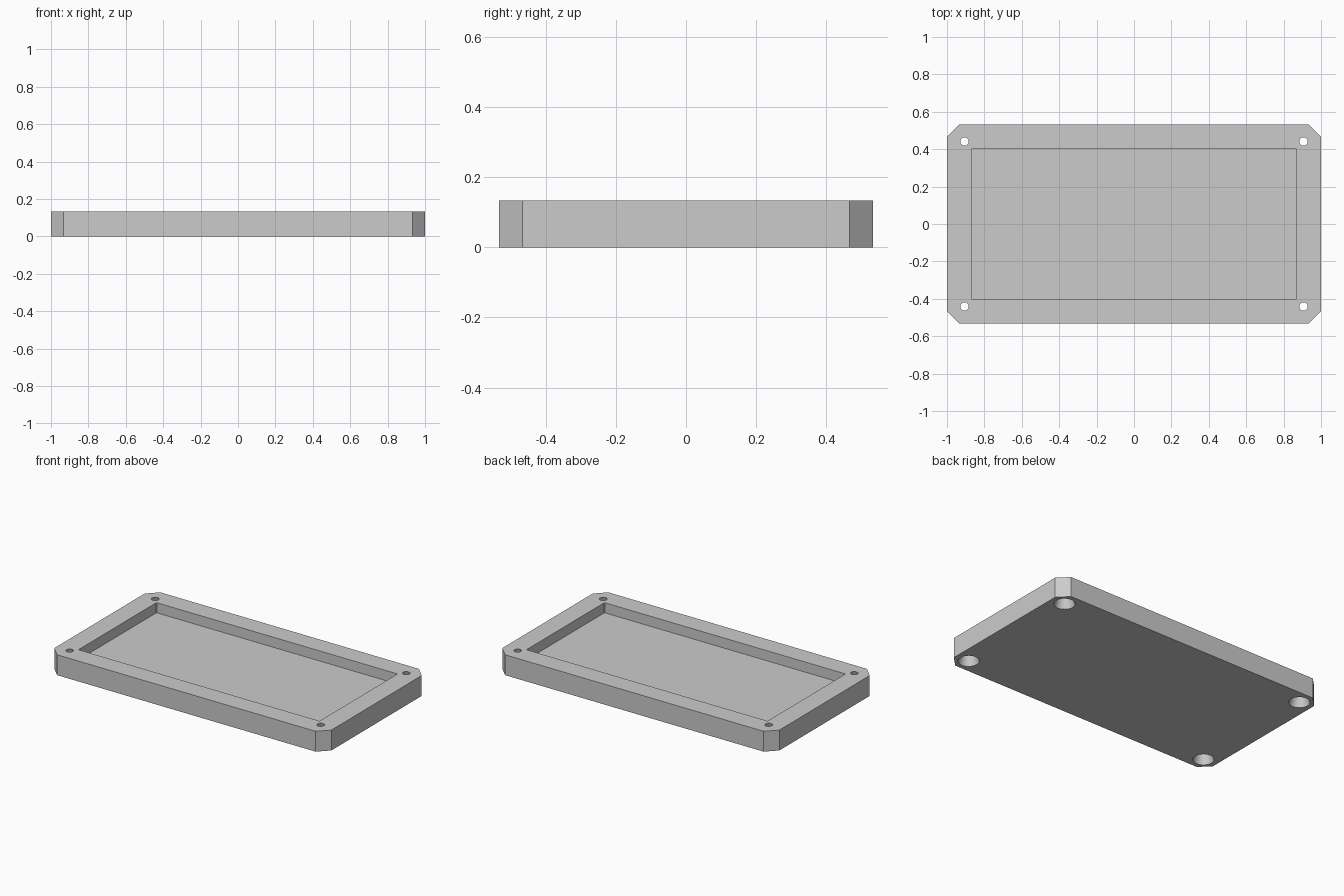
import bpy, bmesh
from math import cos, sin, tau

old = bpy.data.objects.get("Cube")
if old:
    bpy.data.objects.remove(old)

HALF_X, HALF_Y, HEIGHT, CHAMFER = 1.0, 0.533, 0.133, 0.067
POCKET_X, POCKET_Y, FLOOR = 0.87, 0.402, 0.067
HOLE_X, HOLE_Y = 0.906, 0.441
TOP_RADIUS, BOTTOM_RADIUS = 0.0225, 0.063

grey = bpy.data.materials.new("plain grey")
grey.use_nodes = True
colour = (0.6, 0.6, 0.6, 1)
grey.diffuse_color = colour
grey.node_tree.nodes["Principled BSDF"].inputs["Base Color"].default_value = colour


def loft(name, rings):
    """Closed solid through matching rings of (x, y, z) points."""
    bm = bmesh.new()
    loops = [[bm.verts.new(p) for p in ring] for ring in rings]
    bm.faces.new(loops[0])
    bm.faces.new(loops[-1])
    for low, high in zip(loops, loops[1:]):
        for i in range(len(low)):
            bm.faces.new((low[i - 1], low[i], high[i], high[i - 1]))
    bmesh.ops.recalc_face_normals(bm, faces=bm.faces)
    mesh = bpy.data.meshes.new(name)
    bm.to_mesh(mesh)
    bm.free()
    mesh.materials.append(grey)
    obj = bpy.data.objects.new(name, mesh)
    bpy.context.collection.objects.link(obj)
    return obj


def outline(hx, hy, c, z):
    """Rectangle with cut corners."""
    pts = []
    for sx, sy in ((1, 1), (-1, 1), (-1, -1), (1, -1)):
        pair = [(sx * hx, sy * (hy - c), z), (sx * (hx - c), sy * hy, z)]
        pts += pair if sx * sy > 0 else pair[::-1]
    return pts


def circle(x, y, r, z, n=48):
    return [(x + r * cos(tau * i / n), y + r * sin(tau * i / n), z) for i in range(n)]


# Tray body with cut corners
tray = loft("tray", [outline(HALF_X, HALF_Y, CHAMFER, z) for z in (0, HEIGHT)])

# Shallow pocket and four tapered screw holes
cutters = [loft("pocket_cutter",
                [outline(POCKET_X, POCKET_Y, 0.004, z) for z in (FLOOR, HEIGHT + 0.1)])]
EXTRA = 0.02
slope = (TOP_RADIUS - BOTTOM_RADIUS) / HEIGHT
for sx in (-1, 1):
    for sy in (-1, 1):
        rings = [circle(sx * HOLE_X, sy * HOLE_Y, BOTTOM_RADIUS + slope * z, z)
                 for z in (-EXTRA, HEIGHT + EXTRA)]
        cutters.append(loft("screw_hole_cutter", rings))

bpy.context.view_layer.objects.active = tray
tray.select_set(True)
for cutter in cutters:
    mod = tray.modifiers.new("cut", "BOOLEAN")
    mod.operation = "DIFFERENCE"
    mod.solver = "EXACT"
    mod.object = cutter
    bpy.ops.object.modifier_apply(modifier=mod.name)
    bpy.data.objects.remove(cutter)

# Smooth hole walls, crisp edges elsewhere
bpy.ops.object.shade_smooth_by_angle(angle=0.5)
